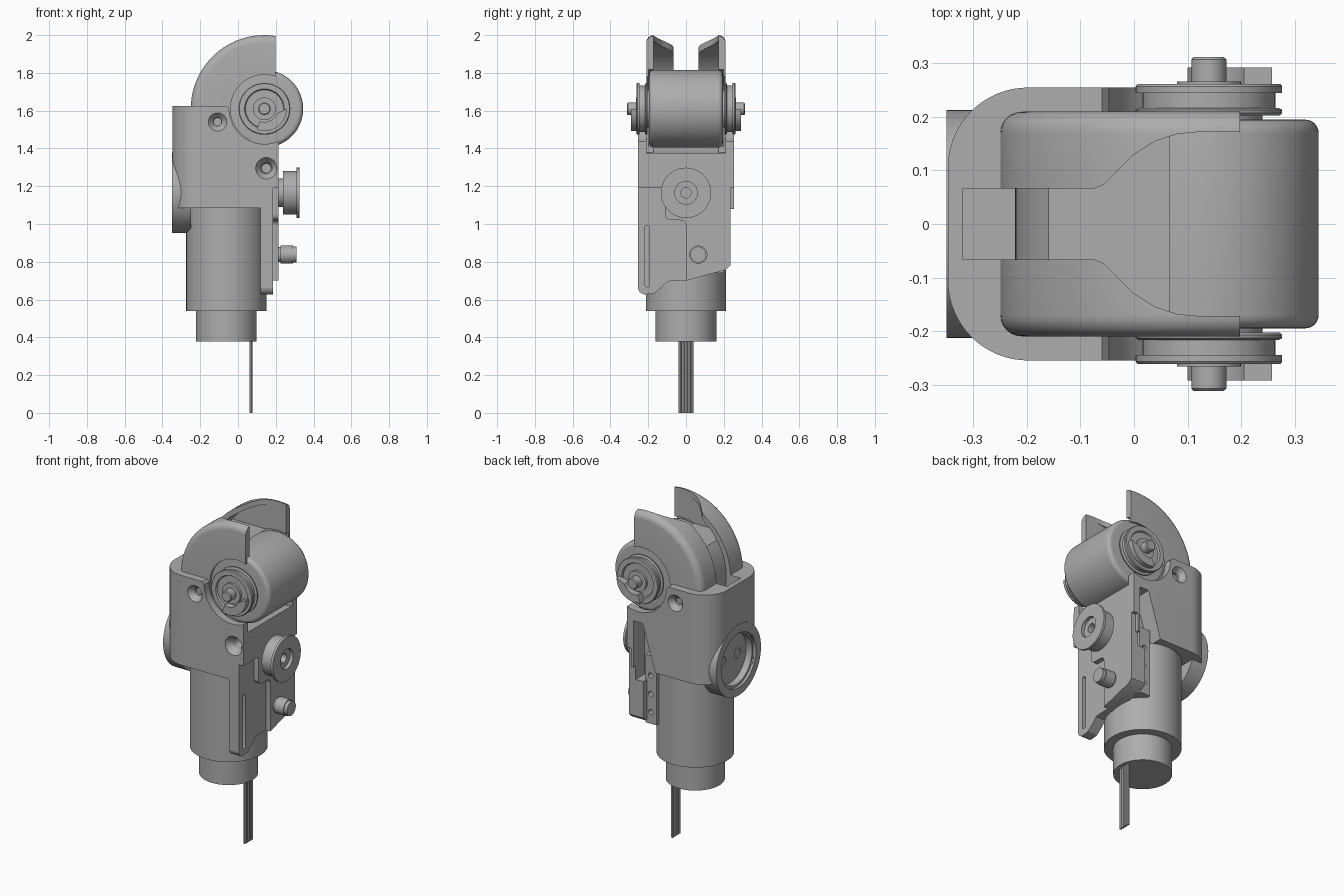
import bpy, bmesh, math
from mathutils import Vector

if "Cube" in bpy.data.objects:
    bpy.data.objects.remove(bpy.data.objects["Cube"])

grey = bpy.data.materials.new("plain_grey")
grey.diffuse_color = (0.42, 0.42, 0.42, 1)
grey.use_nodes = True
grey.node_tree.nodes["Principled BSDF"].inputs["Base Color"].default_value = grey.diffuse_color
AX, AZ = 0.14, 1.61      # wheel axle
MX = -0.062              # motor axis

# extrusion axis -> mapping of (u, v, w) to (x, y, z)
MAPS = {'x': lambda u, v, w: (w, u, v),
        'y': lambda u, v, w: (u, w, v),
        'z': lambda u, v, w: (u, v, w)}

def finish(name, bm, smooth=True):
    bmesh.ops.recalc_face_normals(bm, faces=bm.faces)
    me = bpy.data.meshes.new(name)
    bm.to_mesh(me)
    bm.free()
    ob = bpy.data.objects.new(name, me)
    bpy.context.collection.objects.link(ob)
    me.materials.append(grey)
    if smooth:
        shade(ob)
    return ob

def shade(ob):
    bpy.ops.object.select_all(action='DESELECT')
    ob.select_set(True)
    bpy.context.view_layer.objects.active = ob
    bpy.ops.object.shade_smooth_by_angle(angle=math.radians(30))

def prism(name, pts, axis, a, b):
    """Extrude a 2D outline along an axis from a to b."""
    bm = bmesh.new()
    m = MAPS[axis]
    rings = [[bm.verts.new(m(u, v, w)) for u, v in pts] for w in (a, b)]
    n = len(pts)
    for i in range(n):
        j = (i + 1) % n
        bm.faces.new((rings[0][i], rings[0][j], rings[1][j], rings[1][i]))
    bm.faces.new(rings[0])
    bm.faces.new(rings[1])
    return finish(name, bm)

def lathe(name, profile, axis, cu, cv, n=64):
    """Stack of rings (w, r) along an axis, closed with end caps."""
    bm = bmesh.new()
    m = MAPS[axis]
    rings = [[bm.verts.new(m(cu + r * math.cos(2 * math.pi * i / n),
                             cv + r * math.sin(2 * math.pi * i / n), w))
              for i in range(n)] for w, r in profile]
    for p, q in zip(rings, rings[1:]):
        for i in range(n):
            j = (i + 1) % n
            bm.faces.new((p[i], p[j], q[j], q[i]))
    bm.faces.new(rings[0])
    bm.faces.new(rings[-1])
    return finish(name, bm)

def cyl(name, axis, cu, cv, r, a, b, n=64):
    return lathe(name, [(a, r), (b, r)], axis, cu, cv, n)

def box(name, x0, x1, y0, y1, z0, z1):
    return prism(name, [(x0, y0), (x1, y0), (x1, y1), (x0, y1)], 'z', z0, z1)

def arc(cx, cy, r, a0, a1, n=16):
    return [(cx + r * math.cos(math.radians(a0 + (a1 - a0) * i / n)),
             cy + r * math.sin(math.radians(a0 + (a1 - a0) * i / n))) for i in range(n + 1)]

def boolean(ob, tool, op='DIFFERENCE'):
    bpy.context.view_layer.objects.active = ob
    mod = ob.modifiers.new("cut", 'BOOLEAN')
    mod.operation, mod.object, mod.solver = op, tool, 'EXACT'
    bpy.ops.object.modifier_apply(modifier=mod.name)
    bpy.data.objects.remove(tool, do_unlink=True)

# motor, its lower collar and wires
lathe("motor", [(0.54, 0.212), (1.085, 0.212), (1.085, 0.2), (1.12, 0.2)], 'z', MX, 0)
cyl("lower_collar", 'z', MX, 0, 0.161, 0.378, 0.55)
for i in range(5):
    cyl("wire", 'z', 0.068, -0.032 + 0.016 * i, 0.0078, 0, 0.39, 12)

# housing: side outline trimmed by plan and end outlines
side = [(-0.348, 1.085), (0.12, 1.085), (0.12, 0.625), (0.185, 0.625), (0.185, 1.19),
        (0.215, 1.19), (0.215, 1.40)] + arc(AX, AZ, 0.187, 293, 180, 20) + [(-0.06, 1.625), (-0.348, 1.625)]
housing = prism("housing", side, 'y', -0.3, 0.3)
plan = [(0.3, -0.255), (0.3, 0.255)] + arc(-0.198, 0.105, 0.15, 90, 180) + arc(-0.198, -0.105, 0.15, 180, 270)
boolean(housing, prism("cutter", plan, 'z', 0.5, 1.8), 'INTERSECT')
end = [(-0.255, 1.7), (-0.255, 0.66)] + arc(-0.215, 0.667, 0.04, 190, 270, 6) + [
       (-0.17, 0.632), (-0.13, 0.665), (-0.10, 0.695), (-0.07, 0.70), (0, 0.70), (0.21, 0.757),
       (0.235, 0.78), (0.235, 1.08), (0.255, 1.08), (0.255, 1.7)]
boolean(housing, prism("cutter", end, 'x', -0.6, 0.6), 'INTERSECT')
boolean(housing, cyl("cutter", 'y', AX, AZ, 0.245, -0.21, 0.21))
# rim notch, vertical slot, far side recess
boolean(housing, box("cutter", -0.32, -0.2, -0.066, 0.066, 1.5, 1.8))
slot = arc(-0.205, 0.98, 0.013, 0, 180, 8) + arc(-0.205, 0.68, 0.013, 180, 360, 8)
boolean(housing, prism("cutter", slot, 'x', 0.14, 0.4))
boolean(housing, prism("cutter", [(0.0, 1.0), (0.17, 1.0), (0.17, 1.36), (0.11, 1.36)], 'y', 0.15, 0.4))
# countersunk screw holes
for s in (-1, 1):
    boolean(housing, lathe("cutter", [(s * 0.19, 0.022), (s * 0.225, 0.022), (s * 0.262, 0.055)], 'y', -0.108, 1.54, 32))
boolean(housing, lathe("cutter", [(-0.15, 0.025), (-0.22, 0.03), (-0.262, 0.062)], 'y', 0.15, 1.295, 32))
shade(housing)

# raised cover on the right face
cover = [(0, 0.70), (0.21, 0.757), (0.235, 0.78), (0.235, 1.2), (-0.11, 1.2), (-0.11, 1.06)]
cover += arc(-0.08, 1.05, 0.03, 180, 270, 6) + arc(-0.03, 0.99, 0.03, 90, 0, 6)
prism("cover_plate", cover, 'x', 0.18, 0.215)

# strip with three holes beside the motor
strip = box("hole_strip", 0.055, 0.13, 0.12, 0.2, 0.74, 1.15)
for z in (0.81, 0.92, 1.03):
    boolean(strip, cyl("cutter", 'y', 0.095, z, 0.015, 0.16, 0.3, 20))
shade(strip)

# round mount on the back with a stepped recess
mount = cyl("back_mount", 'x', 0, 1.165, 0.213, -0.35, -0.25)
boolean(housing, cyl("cutter", 'x', 0, 1.165, 0.16, -0.5, -0.29))
boolean(mount, lathe("cutter", [(-0.4, 0.165), (-0.335, 0.165), (-0.335, 0.15), (-0.295, 0.15)], 'x', 0, 1.165))
for y in (-0.07, 0.07):
    boolean(mount, cyl("cutter", 'x', y, 1.165, 0.03, -0.4, -0.27, 24))
shade(mount)
shade(housing)

# fender: rounded drum, opened for the wheel and split by a flared gap
edge = [(0.04 * math.sin(math.radians(a)), 0.04 * math.cos(math.radians(a))) for a in range(0, 91, 15)]
drum = [(0.17 + s, 0.35 + c) for s, c in edge]
fender = lathe("fender", [(-w, r) for w, r in reversed(drum)] + drum, 'y', AX, AZ, 96)
boolean(fender, prism("cutter", [(-0.4, 1.3), (0.06, 1.3), (0.06, 1.61), (0.198, 1.75), (0.198, 2.2), (-0.4, 2.2)],
                      'y', -0.4, 0.4), 'INTERSECT')
boolean(fender, cyl("cutter", 'y', AX, AZ, 0.18, -0.4, 0.4))
boolean(fender, cyl("cutter", 'y', AX, AZ, 0.215, -0.198, 0.198))
boolean(fender, cyl("cutter", 'y', AX, AZ, 0.36, -0.172, 0.172))
half = [(-0.5, 0.066), (-0.075, 0.066), (-0.055, 0.074), (-0.03, 0.1), (0.0, 0.13), (0.04, 0.155),
        (0.08, 0.168), (0.12, 0.172), (0.4, 0.172)]
boolean(fender, prism("cutter", half + [(x, -y) for x, y in reversed(half)], 'z', 1.3, 2.2))
shade(fender)

# inner band filling the gap behind the wheel
band = arc(AX, AZ, 0.362, 146, 200, 16) + arc(AX, AZ, 0.215, 215, 110, 20)
prism("inner_band", band, 'y', -0.18, 0.18)

# wheel
bev = [(0.17 + 0.025 * math.sin(math.radians(a)), 0.18 + 0.025 * math.cos(math.radians(a))) for a in range(0, 91, 15)]
lathe("wheel", [(-w, r) for w, r in reversed(bev)] + bev, 'y', AX, AZ, 96)

# grooved pulley, axle pin and hooked tab on each side
for s in (-1, 1):
    lathe("pulley", [(s * w, r) for w, r in [(0.18, 0.10), (0.203, 0.10), (0.203, 0.133), (0.207, 0.137), (0.213, 0.137),
          (0.217, 0.13), (0.217, 0.124), (0.245, 0.124), (0.245, 0.137), (0.257, 0.137), (0.262, 0.133),
          (0.262, 0.105), (0.252, 0.10)]], 'y', AX, AZ)
    lathe("axle_pin", [(s * 0.2, 0.06), (s * 0.266, 0.06), (s * 0.266, 0.033), (s * 0.307, 0.033), (s * 0.312, 0.028)],
          'y', AX, AZ, 32)
    prism("hook_tab", arc(AX, AZ, 0.118, 250, 360, 16) + arc(AX, AZ, 0.07, 340, 250, 12), 'y', s * 0.245, s * 0.292)

# knob with a stepped bore
knob = lathe("knob", [(0.2, 0.075), (0.238, 0.075), (0.238, 0.115), (0.31, 0.115), (0.31, 0.133), (0.325, 0.133)],
             'x', 0, 1.165)
boolean(knob, lathe("cutter", [(0.25, 0.027), (0.305, 0.027), (0.305, 0.06), (0.34, 0.06)], 'x', 0, 1.165, 40))
shade(knob)

# side stud
lathe("stud", [(0.2, 0.04), (0.226, 0.04), (0.226, 0.048), (0.29, 0.048), (0.29, 0.042), (0.31, 0.042)],
      'x', 0.065, 0.838, 40)
